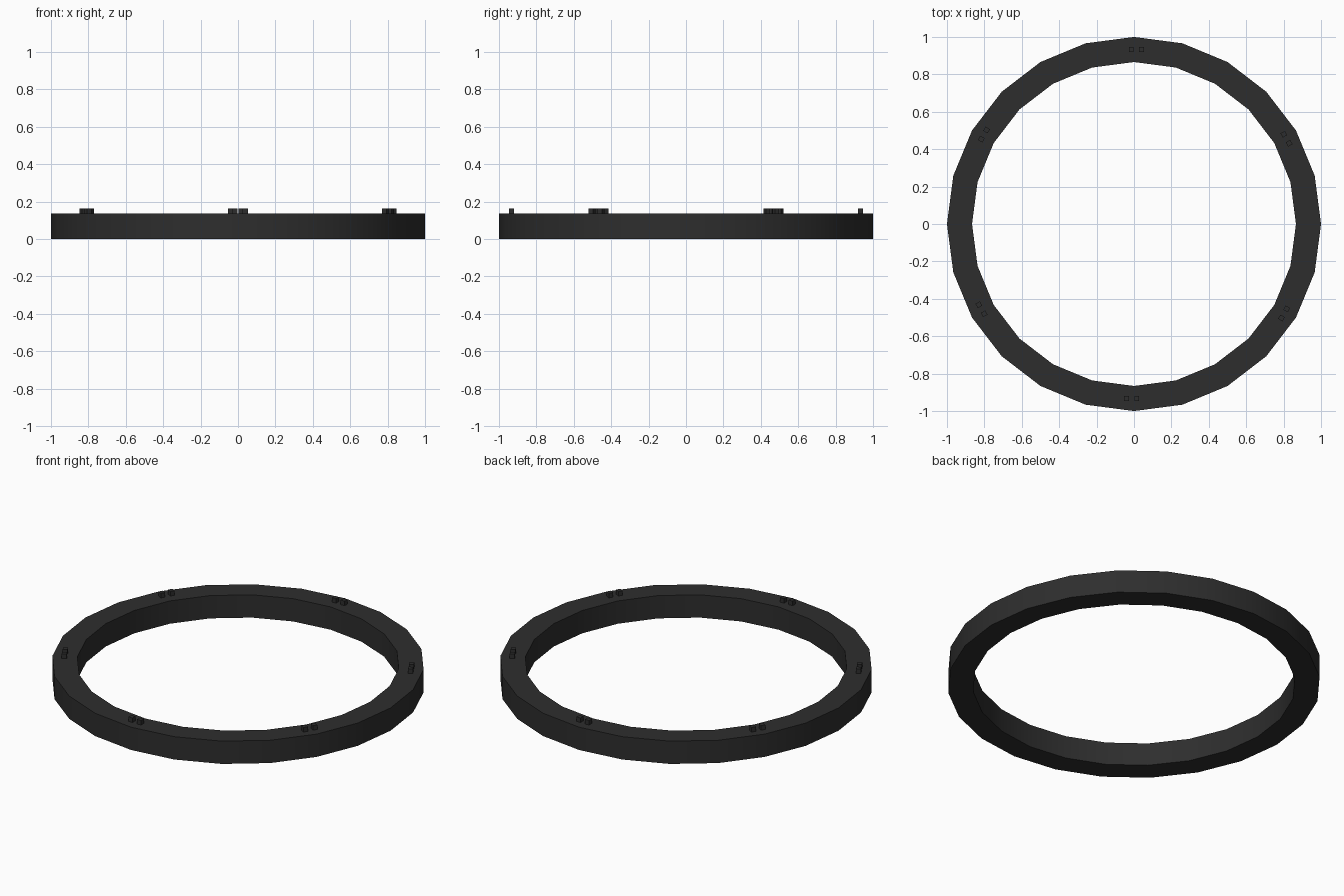
import bpy, bmesh, math
from mathutils import Matrix

if "Cube" in bpy.data.objects:
    bpy.data.objects.remove(bpy.data.objects["Cube"])

SIDES, R_OUT, R_IN, H = 24, 1.0, 0.866, 0.135

dark = bpy.data.materials.new("dark_grey")
dark.diffuse_color = (0.027, 0.027, 0.027, 1)
dark.use_nodes = True
dark.node_tree.nodes["Principled BSDF"].inputs["Base Color"].default_value = dark.diffuse_color


def finish(bm, name):
    bmesh.ops.recalc_face_normals(bm, faces=bm.faces)
    mesh = bpy.data.meshes.new(name)
    bm.to_mesh(mesh)
    bm.free()
    mesh.materials.append(dark)
    ob = bpy.data.objects.new(name, mesh)
    bpy.context.collection.objects.link(ob)
    return ob


# Ring: rectangular profile spun round z
bm = bmesh.new()
profile = [(R_IN, 0), (R_OUT, 0), (R_OUT, H), (R_IN, H)]
verts = [bm.verts.new((r, 0, z)) for r, z in profile]
edges = [bm.edges.new((verts[i], verts[(i + 1) % 4])) for i in range(4)]
bmesh.ops.spin(bm, geom=verts + edges, cent=(0, 0, 0), axis=(0, 0, 1),
               angle=2 * math.pi, steps=SIDES, use_merge=True)
bmesh.ops.remove_doubles(bm, verts=bm.verts, dist=1e-4)
ring = finish(bm, "ring")
bpy.context.view_layer.objects.active = ring
ring.select_set(True)
bpy.ops.object.shade_smooth_by_angle(angle=math.radians(30))

# Six pairs of small pegs standing on the top face
bm = bmesh.new()
for k in range(6):
    turn = Matrix.Rotation(k * math.pi / 3, 4, 'Z')
    for x in (-0.015, 0.041):
        place = Matrix.Translation((x, 0.934, H + 0.011))
        bmesh.ops.create_cube(bm, size=1, matrix=turn @ place @ Matrix.Diagonal((0.026, 0.027, 0.032, 1)))
finish(bm, "top_pegs")
